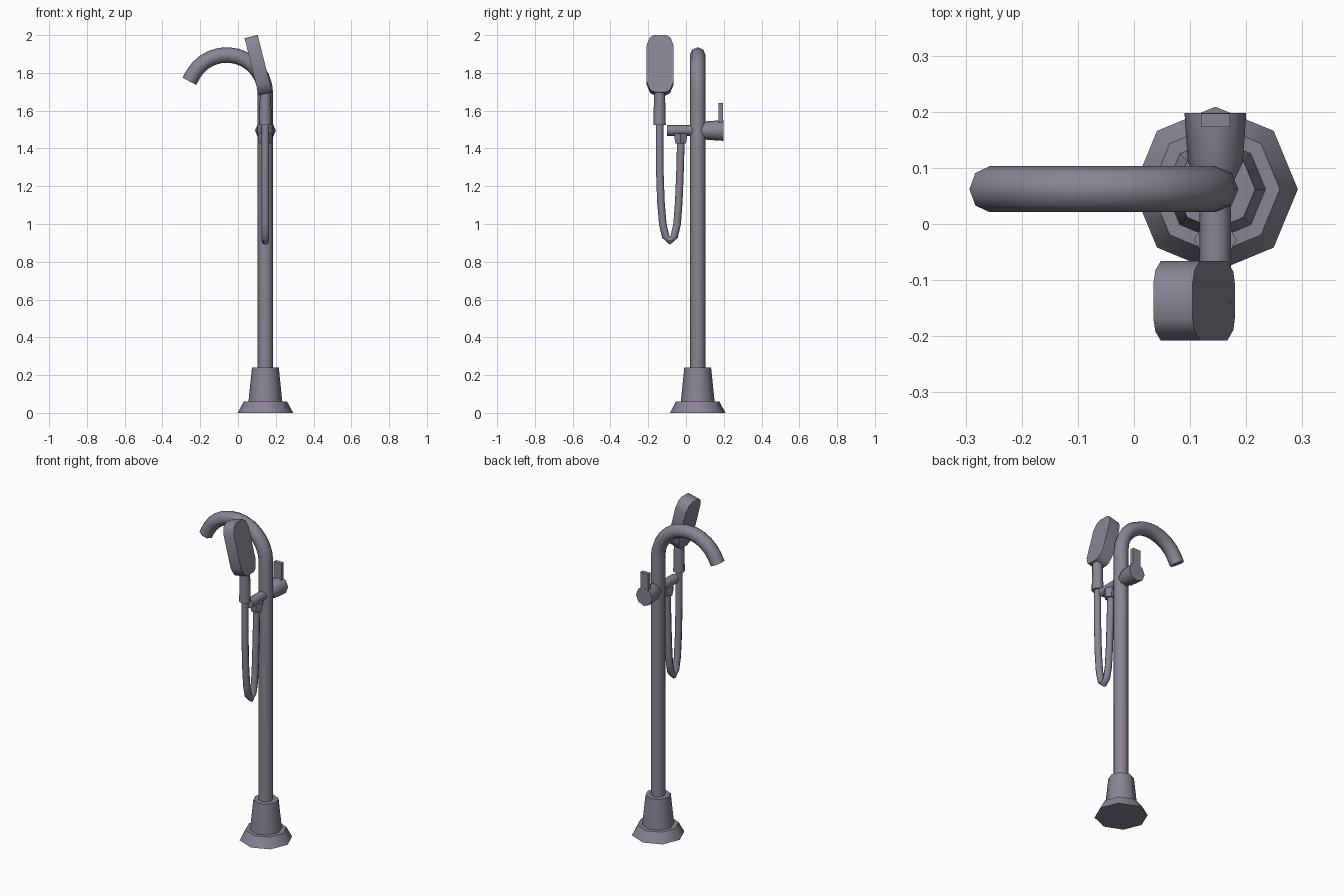
import bpy, bmesh, math
from mathutils import Vector, Matrix

cube = bpy.data.objects.get("Cube")
if cube:
    bpy.data.objects.remove(cube, do_unlink=True)

metal = bpy.data.materials.new("brushed grey metal")
metal.use_nodes = True
colour = (0.25, 0.23, 0.29, 1)
metal.diffuse_color = colour
metal.node_tree.nodes["Principled BSDF"].inputs["Base Color"].default_value = colour

PX, PY = 0.145, 0.062   # axis of the standing pipe


def finish(name, bm, angle=50):
    bmesh.ops.recalc_face_normals(bm, faces=bm.faces)
    mesh = bpy.data.meshes.new(name)
    bm.to_mesh(mesh)
    bm.free()
    mesh.materials.append(metal)
    obj = bpy.data.objects.new(name, mesh)
    bpy.context.collection.objects.link(obj)
    bpy.ops.object.select_all(action='DESELECT')
    obj.select_set(True)
    bpy.context.view_layer.objects.active = obj
    bpy.ops.object.shade_smooth_by_angle(angle=math.radians(angle))
    return obj


def tube(name, path, radii, side, sides=8):
    """Sweep a ring along a flat path; side is the normal of the path's plane."""
    pts = [Vector(p) for p in path]
    if not isinstance(radii, (list, tuple)):
        radii = [radii] * len(pts)
    side = Vector(side)
    bm = bmesh.new()
    rings = []
    for i, p in enumerate(pts):
        # overall direction is used where neighbours coincide (stepped profiles)
        t = pts[min(i + 1, len(pts) - 1)] - pts[max(i - 1, 0)]
        across = t.normalized().cross(side)
        rings.append([bm.verts.new(p + radii[i] * (side * math.cos(a) + across * math.sin(a)))
                      for a in (math.tau * k / sides for k in range(sides))])
    for a, b in zip(rings, rings[1:]):
        for k in range(sides):
            n = (k + 1) % sides
            bm.faces.new((a[k], a[n], b[n], b[k]))
    bm.faces.new(rings[0])
    bm.faces.new(rings[-1])
    return finish(name, bm)


def upright(name, y, levels, sides=8):
    """Vertical turned part from (height, radius) levels."""
    return tube(name, [(PX, y, z) for z, r in levels], [r for z, r in levels], (1, 0, 0), sides)


def crosswise(name, z, levels):
    """Turned part along y from (y, radius) levels."""
    return tube(name, [(PX, y, z) for y, r in levels], [r for y, r in levels], (1, 0, 0))


# Floor flange and tapered collar
upright("floor_flange", PY, [(0, 0.147), (0.06, 0.115)])
upright("base_collar", PY, [(0.055, 0.09), (0.24, 0.071)])

# Standing pipe with its curved spout
bend, cx, cz = 0.205, -0.06, 1.69
path = [(PX, PY, 0.2)]
for step in range(13):
    a = math.radians(150 * step / 12)
    path.append((cx + bend * math.cos(a), PY, cz + bend * math.sin(a)))
path.append((-0.257, PY, 1.755))
tube("pipe_and_spout", path, 0.041, (0, 1, 0))

# Valve body behind the pipe, and the cradle arm in front
crosswise("valve_body", 1.495, [(0.05, 0.02), (0.11, 0.049), (0.198, 0.055)])
crosswise("cradle_arm", 1.495, [(0.05, 0.028), (-0.10, 0.028)])

# Upright lever on the valve
bm = bmesh.new()
bmesh.ops.create_cube(bm, size=1, matrix=Matrix.Translation((PX, 0.185, 1.57))
                      @ Matrix.Diagonal((0.052, 0.024, 0.14, 1)))
finish("valve_lever", bm, 30)

# Hose outlet under the arm
upright("hose_outlet", -0.028, [(1.425, 0.032), (1.455, 0.038), (1.48, 0.038)], 6)

# Hanging hose loop
hose = [(-0.14, 1.54), (-0.14, 1.32), (-0.133, 1.12), (-0.123, 1.0), (-0.108, 0.935),
        (-0.085, 0.91), (-0.062, 0.935), (-0.047, 1.0), (-0.038, 1.12),
        (-0.03, 1.32), (-0.028, 1.44)]
tube("hose", [(PX, y, z) for y, z in hose], 0.02, (1, 0, 0))

# Hand shower: grip and tilted rounded head
upright("shower_grip", -0.14, [(1.525, 0.033), (1.61, 0.031), (1.73, 0.028)])

half = [(0.032, 0.155), (0.055, 0.14), (0.071, 0.10), (0.071, -0.10), (0.052, -0.145), (0.03, -0.157)]
outline = half + [(-y, z) for y, z in reversed(half)]
bm = bmesh.new()
face = bm.faces.new([bm.verts.new((-0.036, y, z)) for y, z in outline])
new = bmesh.ops.extrude_face_region(bm, geom=[face])["geom"]
bmesh.ops.translate(bm, vec=(0.072, 0, 0), verts=[v for v in new if isinstance(v, bmesh.types.BMVert)])
bm.transform(Matrix.Translation((0.107, -0.137, 1.842)) @ Matrix.Rotation(math.radians(-14), 4, 'Y'))
finish("shower_head", bm)
